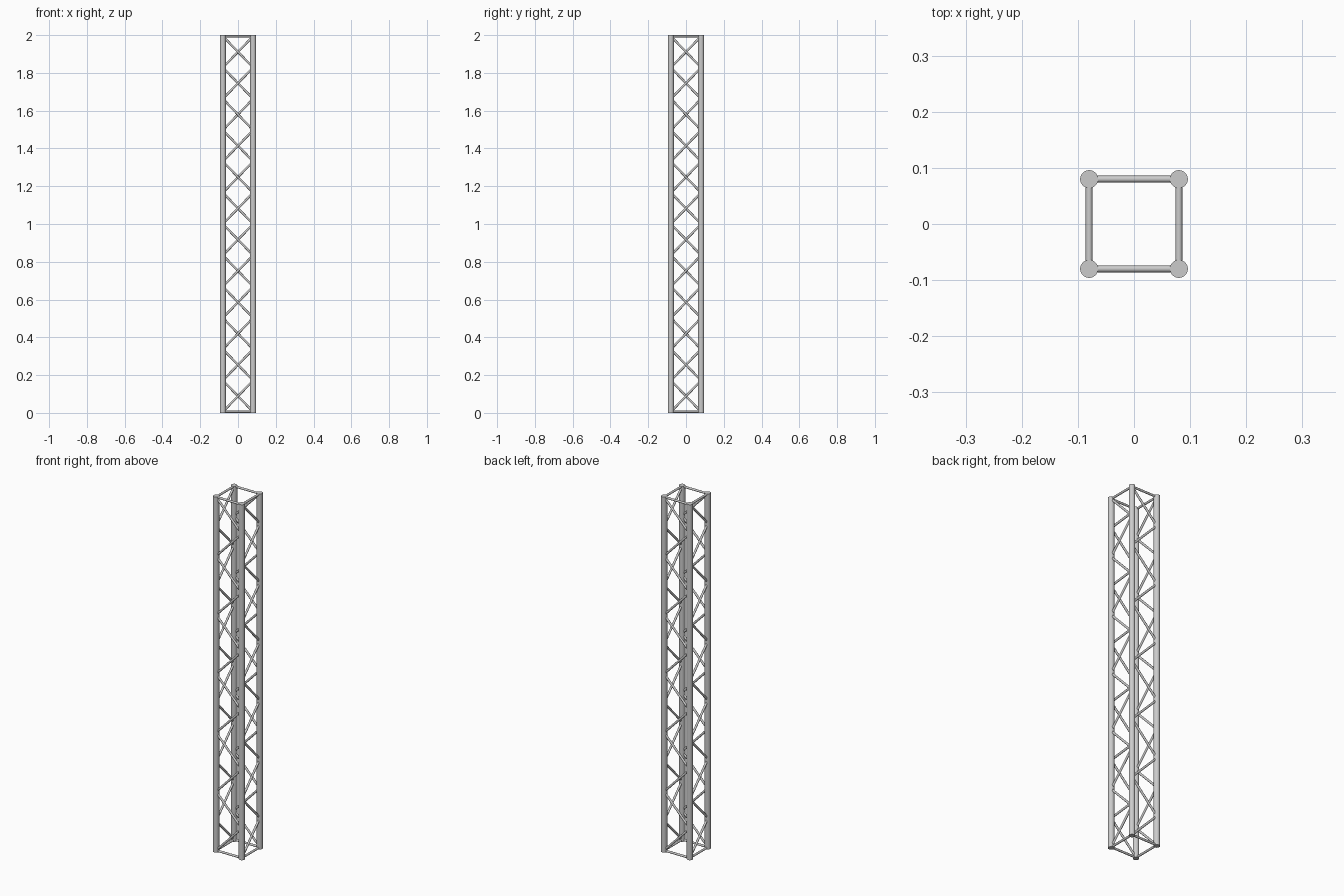
import bpy, math
from mathutils import Vector, Matrix

if "Cube" in bpy.data.objects:
    bpy.data.objects.remove(bpy.data.objects["Cube"])

H = 2.0          # truss length
C = 0.08         # chord centre offset
R_CHORD = 0.016
R_BRACE = 0.006
BAYS = 12


def tube(name, a, b, radius, sides):
    """Smooth capped tube between two points."""
    a, b = Vector(a), Vector(b)
    d = b - a
    bpy.ops.mesh.primitive_cylinder_add(vertices=sides, radius=radius, depth=d.length,
                                        location=(a + b) / 2,
                                        rotation=d.to_track_quat('Z', 'Y').to_euler())
    ob = bpy.context.object
    ob.name = name
    bpy.ops.object.shade_smooth_by_angle(angle=math.radians(40))
    return ob


def join(name, parts):
    bpy.ops.object.select_all(action='DESELECT')
    for p in parts:
        p.select_set(True)
    bpy.context.view_layer.objects.active = parts[0]
    bpy.ops.object.join()
    bpy.context.object.name = name


z0, z1 = R_BRACE, H - R_BRACE
step = (z1 - z0) / BAYS

for i, side in enumerate(("front", "right", "back", "left")):
    rot = Matrix.Rotation(i * math.pi / 2, 3, 'Z')

    def on_face(x, z):
        return rot @ Vector((x, -C, z))

    # corner chord
    tube(side + "_chord", on_face(-C, 0), on_face(-C, H), R_CHORD, 32)

    # end frame bars
    tube(side + "_bottom_bar", on_face(-C, z0), on_face(C, z0), R_BRACE, 16)
    tube(side + "_top_bar", on_face(-C, z1), on_face(C, z1), R_BRACE, 16)

    # zigzag lacing, running down from the top left of each face
    braces = []
    for k in range(BAYS):
        s = -1 if k % 2 == 0 else 1
        braces.append(tube("brace", on_face(s * C, z1 - k * step),
                           on_face(-s * C, z1 - (k + 1) * step), R_BRACE, 16))
    join(side + "_lacing", braces)
